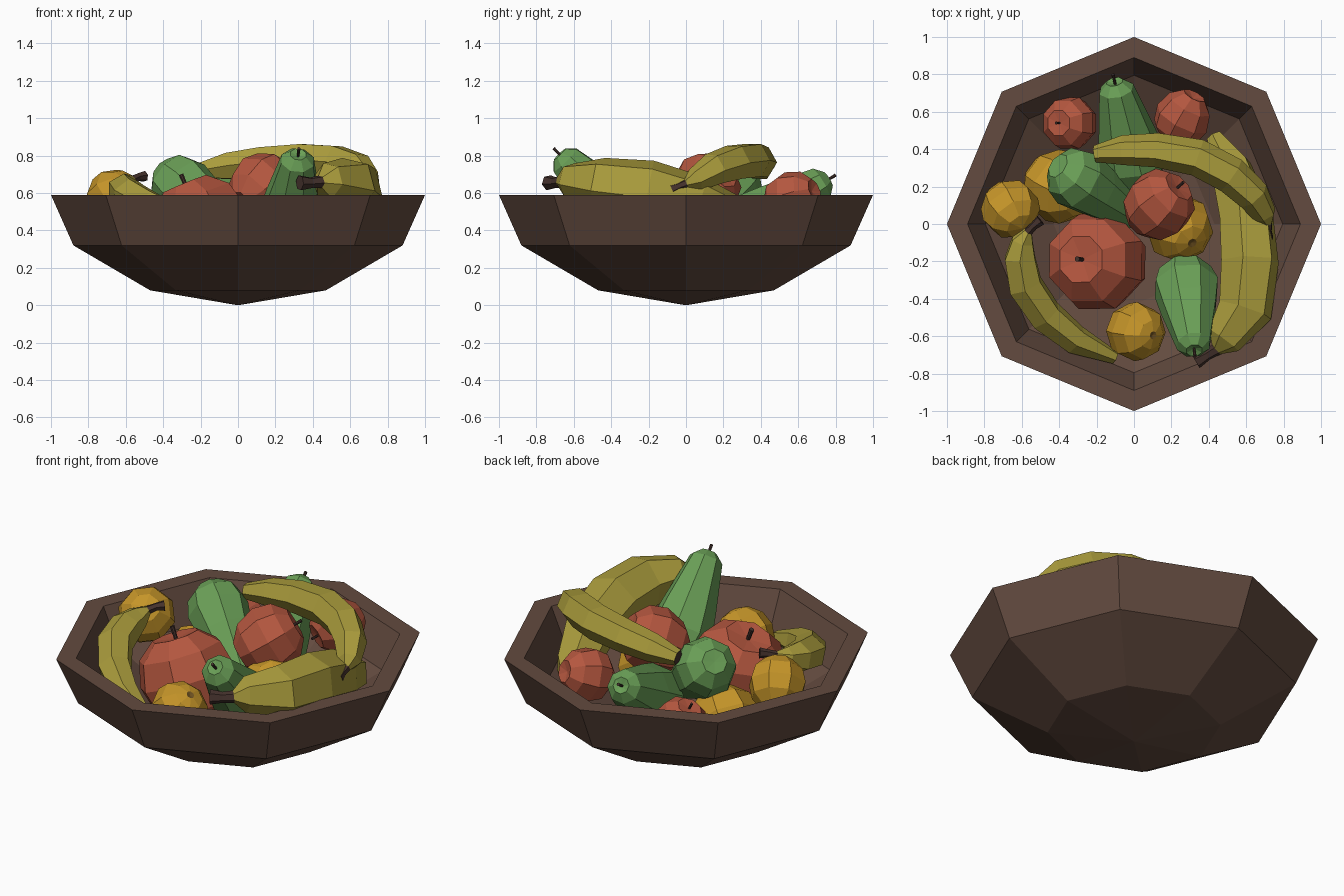
import bpy, bmesh, math
from mathutils import Vector

if "Cube" in bpy.data.objects:
    bpy.data.objects.remove(bpy.data.objects["Cube"])

def mat(name, col):
    m = bpy.data.materials.new(name)
    m.diffuse_color = (*col, 1)
    m.use_nodes = True
    m.node_tree.nodes["Principled BSDF"].inputs["Base Color"].default_value = m.diffuse_color
    return m

BOWL = mat("bowl brown", (0.125, 0.070, 0.050))
RED = mat("apple red", (0.46, 0.095, 0.050))
GREEN = mat("pear green", (0.145, 0.35, 0.095))
ORANGE = mat("orange", (0.56, 0.30, 0.022))
YELLOW = mat("banana yellow", (0.40, 0.33, 0.045))
STEM = mat("stem brown", (0.060, 0.032, 0.026))
NAVEL = mat("navel brown", (0.16, 0.085, 0.015))

def finish(name, bm, mats):
    bmesh.ops.recalc_face_normals(bm, faces=bm.faces)
    me = bpy.data.meshes.new(name)
    bm.to_mesh(me)
    bm.free()
    for m in mats:
        me.materials.append(m)
    ob = bpy.data.objects.new(name, me)
    bpy.context.collection.objects.link(ob)
    return ob

def skin(bm, rings, slots):
    """Bridge successive rings; a one-vertex ring is a pole."""
    for k in range(len(rings) - 1):
        a, b = rings[k], rings[k + 1]
        n = max(len(a), len(b))
        for i in range(n):
            j = (i + 1) % n
            vs = [a[i % len(a)], a[j % len(a)], b[j % len(b)], b[i % len(b)]]
            f = bm.faces.new(list(dict.fromkeys(vs)))
            f.material_index = slots[k]

def lathe(name, profile, mats, slots=None, sides=8, turn=0.0, scale=1.0,
          centre=(0, 0, 0), axis=(0, 0, 1)):
    bm = bmesh.new()
    rings = []
    for r, z in profile:
        n = 1 if r == 0 else sides
        rings.append([bm.verts.new((r * math.cos(turn + math.tau * i / sides),
                                    r * math.sin(turn + math.tau * i / sides), z))
                      for i in range(n)])
    skin(bm, rings, slots or [0] * (len(profile) - 1))
    ob = finish(name, bm, mats)
    ob.scale = (scale,) * 3
    ob.location = centre
    ob.rotation_mode = 'QUATERNION'
    ob.rotation_quaternion = Vector((0, 0, 1)).rotation_difference(Vector(axis).normalized())
    return ob

def banana(name, pts, radii):
    """Six-sided tube along a path; the first three points form the stem."""
    bm = bmesh.new()
    P = [Vector(p) for p in pts]
    # normal of the plane the banana bends in
    nrm = (P[-1] - P[len(P) // 2]).cross(P[2] - P[len(P) // 2]).normalized()
    rings = [[bm.verts.new(P[0])]]
    for k, p in enumerate(P):
        t = (P[min(k + 1, len(P) - 1)] - P[max(k - 1, 0)]).normalized()
        u = (nrm - t * nrm.dot(t)).normalized()
        w = t.cross(u)
        rings.append([bm.verts.new(p + radii[k] * (u * math.cos(math.tau * i / 6)
                                                   + w * math.sin(math.tau * i / 6)))
                      for i in range(6)])
    rings.append([bm.verts.new(P[-1])])
    skin(bm, rings, [1, 1, 1] + [0] * (len(rings) - 5) + [1])
    return finish(name, bm, [YELLOW, STEM])

# Bowl: eight-sided, thick wall, shallow pointed base
lathe("bowl", [(0, 0), (0.47, 0.08), (0.88, 0.32), (1, 0.59),
               (0.89, 0.59), (0.795, 0.38), (0.43, 0.17), (0, 0.10)], [BOWL])

# Apples: profile with a dimple and a thin stem rising from it
APPLE = [(0, -0.80), (0.42, -0.92), (0.82, -0.55), (1, 0.05), (0.86, 0.58),
         (0.48, 0.90), (0.04, 0.84), (0.05, 1.10), (0, 1.10)]
apples = [((-0.19, -0.20, 0.42), 0.275, (-0.09, 0.01, 0.22)),
          ((0.13, 0.10, 0.625), 0.19, (0.13, 0.12, 0.10)),
          ((-0.34, 0.54, 0.42), 0.148, (-0.07, 0.0, 0.13)),
          ((0.26, 0.57, 0.57), 0.152, (-0.07, -0.13, -0.05))]
for i, (c, s, ax) in enumerate(apples):
    lathe(f"apple_{i + 1}", APPLE, [RED, STEM], [0] * 6 + [1, 1],
          turn=math.pi / 8, scale=s, centre=c, axis=ax)

# Oranges: faceted balls with a small navel
BALL = [(0, -1), (0.5, -0.87), (0.87, -0.5), (1, 0), (0.87, 0.5), (0.5, 0.87),
        (0.14, 0.97), (0, 0.93)]
oranges = [((-0.66, 0.08, 0.57), 0.16, (-0.3, 0.5, -0.5)),
           ((-0.40, 0.20, 0.33), 0.20, (-0.5, 0.3, -0.5)),
           ((0.24, -0.02, 0.40), 0.185, (0.07, -0.08, 0.14)),
           ((0.01, -0.575, 0.43), 0.16, (0.09, -0.02, 0.12))]
for i, (c, s, ax) in enumerate(oranges):
    lathe(f"orange_{i + 1}", BALL, [ORANGE, NAVEL], [0] * 6 + [1],
          scale=s, centre=c, axis=ax)

# Pears: bulb tapering to a blunt neck with a stem
PEAR = [(0, -0.16), (0.075, -0.165), (0.15, -0.10), (0.18, 0.0), (0.155, 0.15),
        (0.11, 0.36), (0.093, 0.44), (0.045, 0.485), (0.007, 0.47),
        (0.009, 0.53), (0, 0.53)]
pears = [((-0.01, 0.34, 0.42), 1.03, (-0.10, 0.45, 0.27)),
         ((-0.30, 0.24, 0.635), 0.95, (0.30, -0.20, -0.25)),
         ((0.28, -0.34, 0.46), 1.0, (0.04, -0.32, 0.33))]
for i, (c, s, ax) in enumerate(pears):
    lathe(f"pear_{i + 1}", PEAR, [GREEN, STEM], [0] * 8 + [1, 1],
          turn=math.pi / 8, scale=s, centre=c, axis=ax)

# Bananas: stem end first
banana("banana_right",
       [(0.33, -0.735, 0.655), (0.39, -0.70, 0.655), (0.44, -0.67, 0.66), (0.48, -0.62, 0.665),
        (0.595, -0.46, 0.645), (0.62, -0.20, 0.62), (0.60, 0.05, 0.55),
        (0.52, 0.30, 0.45), (0.43, 0.47, 0.37)],
       [0.042, 0.03, 0.035, 0.10, 0.15, 0.16, 0.15, 0.115, 0.045])
banana("banana_top",
       [(0.715, -0.075, 0.62), (0.715, -0.04, 0.635), (0.715, 0.0, 0.65), (0.70, 0.05, 0.67),
        (0.64, 0.15, 0.73), (0.52, 0.26, 0.765), (0.34, 0.355, 0.775),
        (0.12, 0.395, 0.765), (-0.06, 0.395, 0.745), (-0.21, 0.375, 0.72)],
       [0.032, 0.023, 0.025, 0.065, 0.09, 0.10, 0.10, 0.092, 0.08, 0.045])
banana("banana_left",
       [(-0.50, 0.02, 0.69), (-0.535, -0.01, 0.685), (-0.565, -0.04, 0.67), (-0.595, -0.09, 0.64),
        (-0.61, -0.18, 0.615), (-0.58, -0.33, 0.58), (-0.47, -0.49, 0.52),
        (-0.31, -0.62, 0.46), (-0.10, -0.715, 0.40)],
       [0.03, 0.022, 0.025, 0.065, 0.092, 0.10, 0.095, 0.08, 0.035])
